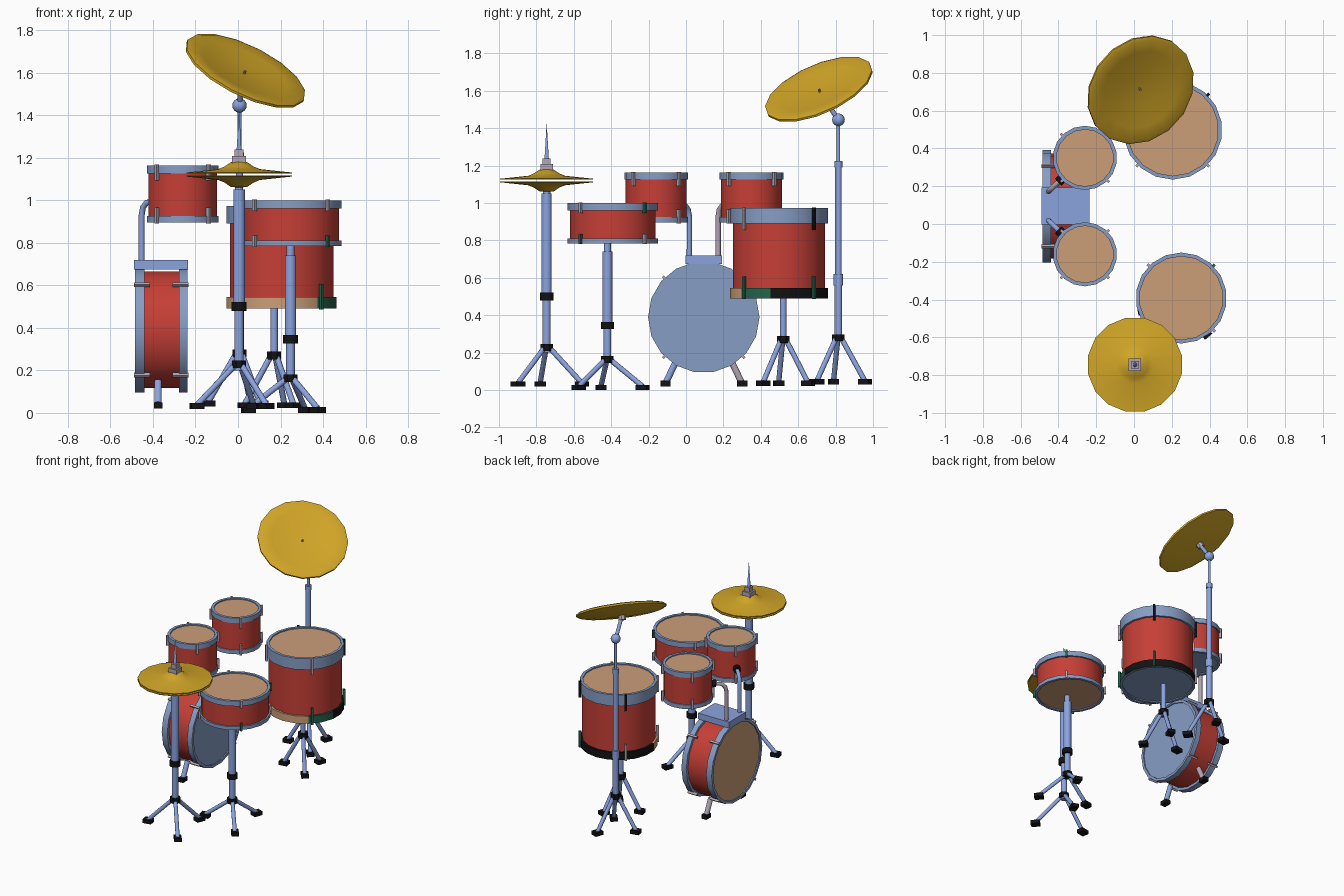
import bpy, bmesh
from math import pi, sin, cos, radians
from mathutils import Vector, Matrix

if "Cube" in bpy.data.objects:
    bpy.data.objects.remove(bpy.data.objects["Cube"])

def material(name, *rgb):
    m = bpy.data.materials.new(name)
    m.diffuse_color = (*rgb, 1)
    m.use_nodes = True
    m.node_tree.nodes["Principled BSDF"].inputs["Base Color"].default_value = m.diffuse_color
    return m

RED = material("red shell", .56, .05, .037)
HOOP = material("steel blue", .24, .34, .56)
STAND = material("stand blue", .26, .37, .74)
TAN = material("tan skin", .60, .345, .19)
GOLD = material("gold", .64, .38, .02)
PINK = material("pinkish grey", .45, .38, .46)
GREEN = material("dark green", .017, .127, .07)
BLACK = material("black", .006, .006, .006)

def finish(name, bm, mats, matrix=Matrix(), smooth=True):
    bmesh.ops.remove_doubles(bm, verts=bm.verts, dist=1e-6)
    bmesh.ops.recalc_face_normals(bm, faces=bm.faces)
    me = bpy.data.meshes.new(name)
    bm.to_mesh(me)
    bm.free()
    for m in mats:
        me.materials.append(m)
    if smooth:
        me.shade_smooth()
        me.set_sharp_from_angle(angle=radians(32))
    ob = bpy.data.objects.new(name, me)
    ob.matrix_world = matrix
    bpy.context.collection.objects.link(ob)
    return ob

def lathe(name, profile, mats, matrix=Matrix(), sides=16, pick=None):
    """Spin (radius, z) points; pick(segment, angle) gives the material index."""
    bm = bmesh.new()
    rings = []
    for r, z in profile:
        if r == 0:
            rings.append([bm.verts.new((0, 0, z))] * sides)
        else:
            rings.append([bm.verts.new((r * cos(2*pi*(i+.5)/sides), r * sin(2*pi*(i+.5)/sides), z))
                          for i in range(sides)])
    for s in range(len(rings) - 1):
        a, b = rings[s], rings[s+1]
        for i in range(sides):
            j = (i + 1) % sides
            vs = list(dict.fromkeys((a[i], a[j], b[j], b[i])))
            if len(vs) > 2:
                f = bm.faces.new(vs)
                f.material_index = pick(s, 360 * (i + 1) / sides % 360) if pick else 0
    return finish(name, bm, mats, matrix)

def rod(name, p, q, r, mat, r2=None, sides=12):
    p, q = Vector(p), Vector(q)
    d = q - p
    m = Matrix.Translation(p) @ d.to_track_quat('Z', 'Y').to_matrix().to_4x4()
    r2 = r if r2 is None else r2
    prof = [(0, 0), (r, 0), (r2, d.length)] + ([(0, d.length)] if r2 else [])
    return lathe(name, prof, [mat], m, sides)

def box(name, loc, size, mat, turn=0, base=Matrix()):
    bm = bmesh.new()
    bmesh.ops.create_cube(bm, size=1, matrix=Matrix.Diagonal((*size, 1)))
    m = base @ Matrix.Rotation(turn, 4, 'Z') @ Matrix.Translation(loc)
    return finish(name, bm, [mat], m, False)

def tube(name, pts, r, mat):
    cu = bpy.data.curves.new(name, 'CURVE')
    cu.dimensions = '3D'
    cu.bevel_depth, cu.bevel_resolution, cu.use_fill_caps = r, 2, True
    sp = cu.splines.new('POLY')
    sp.points.add(len(pts) - 1)
    for a, p in zip(sp.points, pts):
        a.co = (*p, 1)
    cu.materials.append(mat)
    ob = bpy.data.objects.new(name, cu)
    bpy.context.collection.objects.link(ob)

def drum(name, m, z0, z1, rh, rs, bot, top, low_skin, skin=TAN, lug_len=.075,
         odd_lugs={}, patched=False):
    ri = rh - .02
    prof = [(0, z0+.008), (ri, z0+.008), (ri, z0), (rh, z0), (rh, z0+bot), (rs, z0+bot),
            (rs, z1-top), (rh, z1-top), (rh, z1), (ri, z1), (ri, z1-.008), (0, z1-.008)]
    mats = [RED, HOOP, skin, low_skin, TAN, GREEN, BLACK]
    def pick(s, a):
        if s == 0: return 3
        if s == 10: return 2
        if s == 5: return 0
        if patched and s in (3, 4):          # three-coloured lower hoop
            return 6 if a < 190 else 4 if a < 310 else 5
        return 1
    lathe(name, prof, mats, m, 18, pick)
    # tension lugs over both hoops
    for a in (45, 135, 225, 315):
        for end, z in (("top", z1 + .004 - lug_len/2), ("bottom", z0 - .004 + lug_len/2)):
            box(f"{name}_{end}_lug", (rh + .002, 0, z), (.018, .014, lug_len),
                odd_lugs.get((a, end), PINK), radians(a), m)

def tripod(name, x, y, hub, reach, foot_z):
    lathe(name + "_hub", [(0, hub-.018), (.036, hub-.018), (.036, hub+.018), (0, hub+.018)],
          [BLACK], Matrix.Translation((x, y, 0)), 8)
    for a in (-50, 70, 190):
        t = radians(a)
        fx, fy = x + reach * cos(t), y + reach * sin(t)
        rod(name + "_leg", (x + .015*cos(t), y + .015*sin(t), hub), (fx, fy, foot_z + .02), .014, STAND)
        box(name + "_foot", (reach, 0, foot_z + .014), (.062, .05, .028), BLACK, t,
            Matrix.Translation((x, y, 0)))

def pole(name, x, y, *parts):
    for z0, z1, r, mat in parts:
        rod(name, (x, y, z0), (x, y, z1), r, mat)

T = Matrix.Translation

# bass drum on its side, with spur legs and mounting plate
BY = .095
drum("bass_drum", T((0, BY, .39)) @ Matrix.Rotation(pi/2, 4, 'Y'), -.485, -.237, .298, .278,
     .045, .04, TAN, HOOP)
box("mount_plate", (-.362, BY, .697), (.255, .195, .045), STAND)
for s in (-1, 1):
    rod("spur_leg", (-.376, BY + s*.15, .15), (-.376, BY + s*.2, .045), .018, PINK if s > 0 else STAND)
    box("spur_foot", (-.376, BY + s*.205, .035), (.04, .055, .03), BLACK)

# two rack toms on bent arms
for s in (-1, 1):
    ty = BY + s*.255
    drum("rack_tom", T((-.26, ty, 0)), .895, 1.163, .17, .163, .03, .037, HOOP)
    y0 = BY + s*.077
    tube("tom_arm", [(-.453, y0, .71), (-.453, y0, .93), (-.447, y0 + s*.006, .965),
                     (-.43, y0 + s*.022, .988), (-.37, y0 + s*.078, 1.0)], .014, PINK if s > 0 else STAND)
    rod("tom_arm_socket", (-.40, y0 + s*.05, .995), (-.365, y0 + s*.083, 1.0), .026, BLACK)

# floor tom and its stand
drum("floor_tom", T((.205, .497, 0)), .49, .973, .262, .247, .055, .083, HOOP, lug_len=.12,
     odd_lugs={(45, "top"): BLACK, (135, "top"): BLACK, (45, "bottom"): GREEN, (315, "bottom"): GREEN},
     patched=True)
pole("floor_tom_pole", .17, .52, (.25, .495, .018, STAND))
tripod("floor_tom_stand", .17, .52, .27, .14, .022)

# snare drum and its stand
drum("snare_drum", T((.25, -.392, 0)), .784, .999, .241, .229, .026, .038, TAN, lug_len=.055,
     odd_lugs={(315, "bottom"): GREEN, (45, "top"): GREEN})
pole("snare_pole", .247, -.42, (.72, .79, .019, STAND), (.36, .74, .027, STAND),
     (.327, .365, .036, BLACK), (.15, .33, .021, STAND))
tripod("snare_stand", .247, -.42, .163, .2, 0)

# hi-hat: stand, two cymbals, clutch and spike
HX, HY = .005, -.745
pole("hi_hat_pole", HX, HY, (1.03, 1.07, .02, STAND), (.51, 1.05, .028, STAND),
     (.48, .522, .037, BLACK), (.2, .49, .022, STAND))
tripod("hi_hat_stand", HX, HY, .228, .2, .018)
for name, z, s in (("upper_hi_hat", 1.128, 1), ("lower_hi_hat", 1.113, -1)):
    prof = [(0, 0), (.08, .006), (.253, -.003), (.253, .002), (.1, .018), (.07, .03), (.04, .05), (0, .055)]
    lathe(name, [(r, s*h) for r, h in prof], [GOLD], T((HX, HY, z)))
box("clutch_base", (HX, HY, 1.19), (.066, .066, .035), PINK)
box("clutch_top", (HX, HY, 1.22), (.042, .042, .036), PINK)
rod("hi_hat_spike", (HX, HY, 1.235), (HX, HY, 1.43), .012, STAND, 0)

# crash cymbal: stand, ball joint, tilted dish
CX, CY = .007, .815
pole("cymbal_pole", CX, CY, (.27, .6, .021, STAND), (.56, .62, .026, STAND), (.6, 1.2, .018, STAND),
     (1.19, 1.225, .022, STAND), (1.2, 1.44, .01, STAND))
tripod("cymbal_stand", CX, CY, .28, .15, .03)
bm = bmesh.new()
bmesh.ops.create_uvsphere(bm, u_segments=12, v_segments=8, radius=.034)
finish("ball_joint", bm, [STAND], T((CX, CY, 1.445)))
centre, n = Vector((.033, .712, 1.605)), Vector((.41, -.37, .83)).normalized()
tilt = T(centre) @ n.to_track_quat('Z', 'Y').to_matrix().to_4x4()
lathe("crash_cymbal", [(0, -.012), (.1, -.008), (.22, .006), (.29, .016), (.308, .01), (.308, -.002),
                       (.28, -.012), (.1, -.03), (0, -.034)], [GOLD], tilt)
rod("cymbal_tilter", (CX, CY, 1.445), centre - n*.035, .013, STAND)
rod("cymbal_nut", centre - n*.062, centre - n*.03, .026, PINK, sides=8)
rod("cymbal_pin", centre - n*.03, centre + n*.004, .006, PINK, sides=8)
